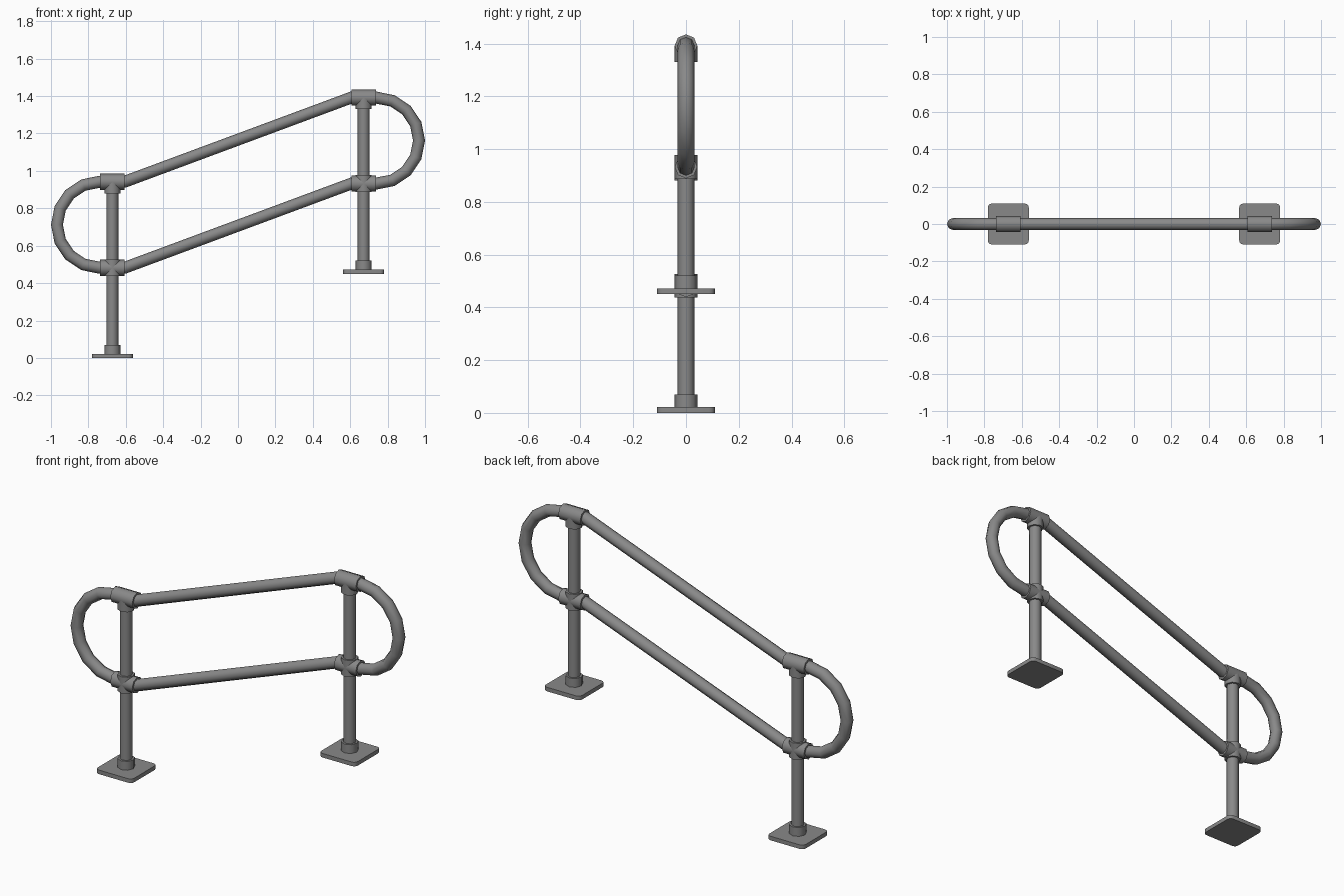
import bpy, bmesh, math
from mathutils import Vector

if "Cube" in bpy.data.objects:
    bpy.data.objects.remove(bpy.data.objects["Cube"])

steel = bpy.data.materials.new("grey_steel")
steel.use_nodes = True
GREY = (0.25, 0.25, 0.25, 1)
steel.diffuse_color = GREY
steel.node_tree.nodes["Principled BSDF"].inputs["Base Color"].default_value = GREY

POST_X = 0.672            # post distance from the centre
STEP = 0.45               # height of the upper landing
LOW, TOP = 0.482, 0.942   # rail heights above each plate
PIPE, SLEEVE = 0.032, 0.043
HALF = 0.066              # half length of a fitting


def smooth(ob):
    bpy.ops.object.select_all(action="DESELECT")
    ob.select_set(True)
    bpy.context.view_layer.objects.active = ob
    bpy.ops.object.shade_smooth_by_angle(angle=math.radians(50))


def tube(name, points, radius):
    """Eight-sided pipe swept along (x, z) points."""
    curve = bpy.data.curves.new(name, "CURVE")
    curve.dimensions = "3D"
    curve.bevel_depth = radius
    curve.bevel_resolution = 2
    curve.use_fill_caps = True
    spline = curve.splines.new("POLY")
    spline.points.add(len(points) - 1)
    for p, (x, z) in zip(spline.points, points):
        p.co = (x, 0, z, 1)
    ob = bpy.data.objects.new(name, curve)
    bpy.context.collection.objects.link(ob)
    bpy.ops.object.select_all(action="DESELECT")
    ob.select_set(True)
    bpy.context.view_layer.objects.active = ob
    bpy.ops.object.convert(target="MESH")
    ob = bpy.context.object
    ob.data.materials.clear()
    ob.data.materials.append(steel)
    smooth(ob)
    return ob


def plate(name, x, z):
    """Square floor plate with rounded vertical corners."""
    bm = bmesh.new()
    bmesh.ops.create_cube(bm, size=1)
    bmesh.ops.scale(bm, vec=(0.219, 0.219, 0.022), verts=bm.verts)
    corners = [e for e in bm.edges
               if abs(e.verts[0].co.z - e.verts[1].co.z) > 0.01]
    bmesh.ops.bevel(bm, geom=corners, offset=0.022, segments=3,
                    profile=0.5, affect="EDGES")
    mesh = bpy.data.meshes.new(name)
    bm.to_mesh(mesh)
    bm.free()
    mesh.materials.append(steel)
    ob = bpy.data.objects.new(name, mesh)
    ob.location = Vector((x, 0, z + 0.011))
    bpy.context.collection.objects.link(ob)
    smooth(ob)


# Posts, fittings and end loops, one set per landing
for side, s, base in (("right", -1, 0), ("left", 1, STEP)):
    x = s * POST_X
    low, top = base + LOW, base + TOP
    plate(side + "_base_plate", x, base)
    tube(side + "_base_collar", [(x, base + 0.02), (x, base + 0.07)], SLEEVE)
    tube(side + "_post", [(x, base + 0.02), (x, top)], PIPE)
    tube(side + "_top_sleeve", [(x - HALF, top), (x + HALF, top)], SLEEVE)
    tube(side + "_top_collar", [(x, top - 0.062), (x, top)], SLEEVE)
    tube(side + "_cross_sleeve", [(x - HALF, low), (x + HALF, low)], SLEEVE)
    tube(side + "_cross_collar", [(x, low - 0.045), (x, low + 0.045)], SLEEVE)

    # Half-round end loop joining both rails
    r, mid = (top - low) / 2, (top + low) / 2
    arc = [(x + s * (HALF + r * math.cos(a)), mid + r * math.sin(a))
           for a in (math.pi / 2 - math.pi * i / 8 for i in range(9))]
    tube(side + "_end_loop", [(x, top)] + arc + [(x, low)], PIPE)

# Sloping rails between the fittings
inner = POST_X - HALF
for name, h in (("lower_rail", LOW), ("upper_rail", TOP)):
    tube(name, [(-POST_X, h), (-inner, h), (inner, h + STEP),
                (POST_X, h + STEP)], PIPE)
